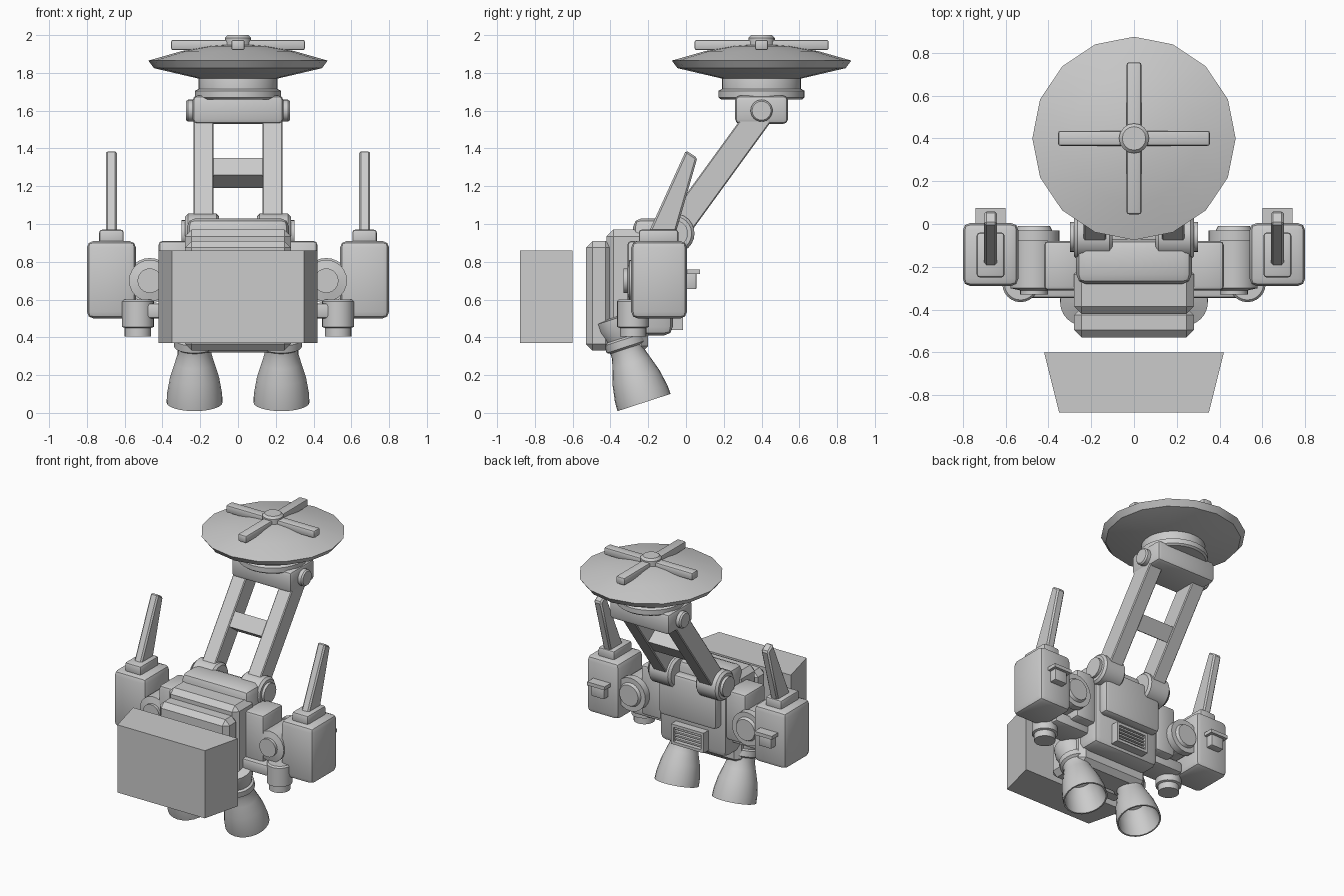
import bpy, bmesh, math
from mathutils import Matrix, Vector

cube = bpy.data.objects.get("Cube")
if cube:
    bpy.data.objects.remove(cube, do_unlink=True)

GREY = (0.6, 0.6, 0.6, 1)
grey = bpy.data.materials.new("plain grey")
grey.use_nodes = True
grey.diffuse_color = GREY
grey.node_tree.nodes["Principled BSDF"].inputs["Base Color"].default_value = GREY


def finish(name, bm, mirror=False, angle=32):
    """Turn a bmesh into a shaded object, optionally mirrored over x."""
    bmesh.ops.recalc_face_normals(bm, faces=bm.faces)
    mesh = bpy.data.meshes.new(name)
    bm.to_mesh(mesh)
    bm.free()
    mesh.materials.append(grey)
    obj = bpy.data.objects.new(name, mesh)
    bpy.context.collection.objects.link(obj)
    if mirror:
        obj.modifiers.new("Mirror", 'MIRROR')
    bpy.ops.object.select_all(action='DESELECT')
    obj.select_set(True)
    bpy.context.view_layer.objects.active = obj
    bpy.ops.object.shade_smooth_by_angle(angle=math.radians(angle))
    return obj


def bevel(bm, width, segments=2):
    if width:
        edges = [e for e in bm.edges if e.calc_face_angle(0) > 0.6]
        bmesh.ops.bevel(bm, geom=edges, offset=width, segments=segments,
                        profile=0.5, affect='EDGES')


def box(name, x, y, z, width=0.0, mirror=False, segments=2, matrix=None):
    """Box from three (low, high) ranges."""
    bm = bmesh.new()
    bmesh.ops.create_cube(bm, size=1)
    for v in bm.verts:
        v.co = [sum(r) / 2 + c * (r[1] - r[0]) for r, c in zip((x, y, z), v.co)]
    bevel(bm, width, segments)
    if matrix:
        bm.transform(matrix)
    return finish(name, bm, mirror)


def lathe(name, profile, base, axis=(0, 0, 1), sides=24, mirror=False, closed=False):
    """Revolve (radius, height) points about an axis through base."""
    bm = bmesh.new()
    turn = 2 * math.pi / sides
    rings = [[bm.verts.new((r * math.cos(i * turn), r * math.sin(i * turn), h))
              for i in range(sides)] for r, h in profile]
    pairs = list(zip(rings, rings[1:]))
    if closed:
        pairs.append((rings[-1], rings[0]))
    else:
        bm.faces.new(rings[0])
        bm.faces.new(rings[-1])
    for a, b in pairs:
        for i in range(sides):
            j = (i + 1) % sides
            bm.faces.new((a[i], a[j], b[j], b[i]))
    rot = Vector((0, 0, 1)).rotation_difference(Vector(axis)).to_matrix().to_4x4()
    bm.transform(Matrix.Translation(base) @ rot)
    return finish(name, bm, mirror)


def prism(name, outline, low, high, axis, width=0.0, mirror=False):
    """Extrude a 2D outline along x or z."""
    bm = bmesh.new()
    place = (lambda p, h: (h, *p)) if axis == 'x' else (lambda p, h: (*p, h))
    a, b = [[bm.verts.new(place(p, h)) for p in outline] for h in (low, high)]
    bm.faces.new(a)
    bm.faces.new(b)
    for i in range(len(a)):
        j = (i + 1) % len(a)
        bm.faces.new((a[i], a[j], b[j], b[i]))
    bmesh.ops.recalc_face_normals(bm, faces=bm.faces)
    bevel(bm, width, 1)
    return finish(name, bm, mirror)


# Detached front block
prism("front_block", [(-0.35, -0.88), (0.35, -0.88), (0.42, -0.6), (-0.42, -0.6)],
      0.37, 0.86, 'z')

# Stepped body slabs
box("body_front", (-0.28, 0.28), (-0.53, -0.39), (0.33, 0.91), 0.035, segments=1)
box("body_middle", (-0.28, 0.28), (-0.42, -0.2), (0.32, 0.97), 0.035, segments=1)
box("body_back", (-0.27, 0.27), (-0.28, -0.07), (0.41, 1.03), 0.045)
box("back_panel", (-0.23, 0.23), (-0.1, -0.01), (0.63, 0.95), 0.025)

# Louvred vent on the back
for i, z in enumerate((0.44, 0.565)):
    box(f"vent_frame_{i}", (-0.13, 0.13), (-0.12, -0.015), (z, z + 0.02))
box("vent_side", (0.11, 0.13), (-0.12, -0.015), (0.44, 0.585), mirror=True)
for i in range(4):
    z = 0.472 + i * 0.025
    box(f"vent_slat_{i}", (-0.11, 0.11), (-0.1, -0.025), (z, z + 0.012))

# Side boxes, shoulder joints and lower arms
box("side_box", (0.26, 0.42), (-0.31, -0.08), (0.55, 0.91), 0.02, True)
lathe("shoulder_joint", [(0.065, 0), (0.065, 0.02), (0.11, 0.03), (0.11, 0.25),
                         (0.12, 0.25), (0.12, 0.3), (0.085, 0.3), (0.075, 0.32)],
      (0.467, -0.33, 0.7), (0, 1, 0), mirror=True)
box("lower_arm", (0.25, 0.54), (-0.345, -0.15), (0.5, 0.58), 0.015, True)
lathe("small_thruster", [(0.07, 0), (0.07, 0.045), (0.085, 0.05), (0.085, 0.185),
                         (0.075, 0.195)], (0.53, -0.28, 0.405), mirror=True)

# Side pods with cap, fin and rear hook
box("pod", (0.54, 0.8), (-0.29, 0.005), (0.5, 0.91), 0.035, True)
box("pod_cap", (0.605, 0.735), (-0.25, -0.04), (0.89, 0.97), 0.015, True)
prism("pod_fin", [(-0.2, 0.95), (-0.055, 0.95), (0.06, 1.35), (0, 1.39)],
      0.64, 0.7, 'x', 0.01, True)
box("hook_base", (0.62, 0.72), (-0.02, 0.055), (0.655, 0.74), 0.005, True)
box("hook_top", (0.6, 0.74), (-0.02, 0.075), (0.735, 0.76), 0, True)

# Tilted main engines with hollow bells
tilt = math.radians(18)
lathe("engine", [(0.148, 0), (0.146, 0.05), (0.13, 0.14), (0.105, 0.22), (0.09, 0.27),
                 (0.09, 0.3), (0.108, 0.31), (0.108, 0.35), (0.095, 0.36),
                 (0.115, 0.42), (0.115, 0.47), (0.03, 0.48), (0.03, 0.2),
                 (0.09, 0.19), (0.12, 0.12), (0.138, 0.0)],
      (0.23, -0.222, 0.055), (0, -math.sin(tilt), math.cos(tilt)), mirror=True, closed=True)

# Boom hinges, beams and strut
lathe("boom_hinge", [(0.09, 0), (0.105, 0.015), (0.105, 0.165), (0.09, 0.18),
                     (0.07, 0.18), (0.07, 0.2)], (0.1, -0.06, 0.95), (1, 0, 0), mirror=True)
lean = Matrix.Translation((0, -0.065, 0.95)) @ Matrix.Rotation(-math.radians(36), 4, 'X')
box("boom_beam", (0.13, 0.235), (-0.069, 0.069), (0, 0.8), 0.006, True, 1, lean)
box("boom_strut", (-0.14, 0.14), (-0.06, 0.06), (0.34, 0.45), matrix=lean)

# Pivot head
box("head_block", (-0.24, 0.24), (0.26, 0.54), (1.53, 1.68), 0.025)
lathe("head_pin", [(0.058, 0), (0.058, 0.05), (0.05, 0.06)], (0.215, 0.4, 1.6),
      (1, 0, 0), mirror=True)

# Dish with its collar and cross
lathe("dish_collar", [(0.215, 0), (0.228, 0.01), (0.228, 0.045), (0.21, 0.055),
                      (0.21, 0.12), (0.2, 0.15)], (0, 0.4, 1.66), sides=32)
lathe("dish", [(0.21, 0), (0.445, 0.055), (0.475, 0.095), (0.3, 0.145),
               (0.15, 0.172), (0.04, 0.18)], (0, 0.4, 1.77), sides=16)
box("cross_bar_x", (-0.355, 0.355), (0.365, 0.435), (1.92, 1.975), 0.012)
box("cross_bar_y", (-0.035, 0.035), (0.045, 0.755), (1.92, 1.975), 0.012)
lathe("cross_hub", [(0.07, 0), (0.07, 0.085), (0.055, 0.1)], (0, 0.4, 1.9), sides=16)
